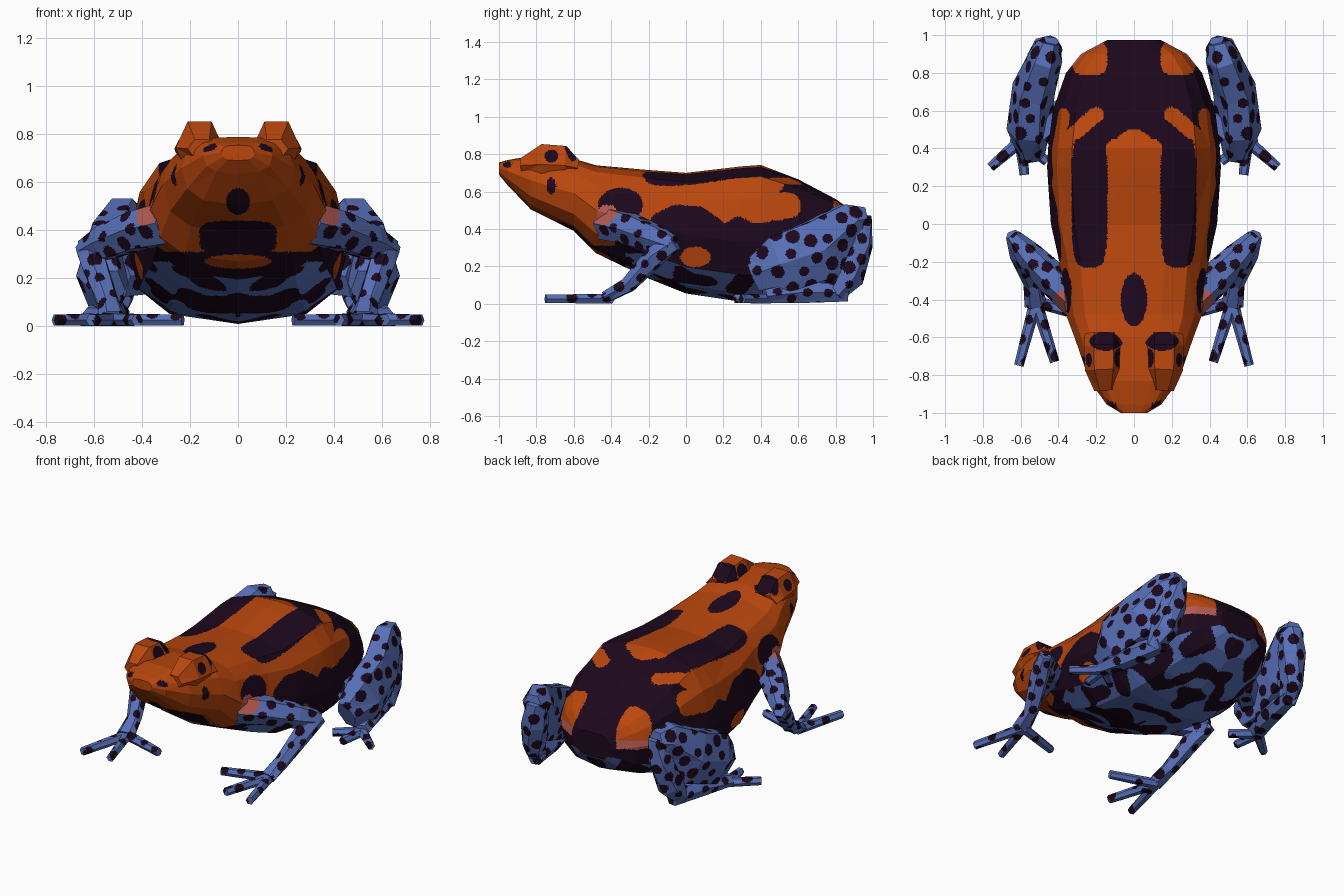
import bpy, bmesh, math, random
from mathutils import Vector, noise

if "Cube" in bpy.data.objects:
    bpy.data.objects.remove(bpy.data.objects["Cube"])

random.seed(4)

# colours
def mat(name, rgb):
    m = bpy.data.materials.new(name)
    m.diffuse_color = (*rgb, 1)
    m.use_nodes = True
    m.node_tree.nodes["Principled BSDF"].inputs["Base Color"].default_value = m.diffuse_color
    return m

MATS = [mat("orange_skin", (0.49, 0.062, 0.004)), mat("dark_purple", (0.012, 0.0025, 0.012)),
        mat("blue_skin", (0.098, 0.162, 0.485)), mat("dusty_pink", (0.46, 0.10, 0.08))]
ORANGE, DARK, BLUE, PINK = range(4)

# helpers
def loft(bm, rings):
    """Join closed rings of points, closing both ends with a fan."""
    vs = [[bm.verts.new(p) for p in r] for r in rings]
    n = len(vs[0])
    for a, b in zip(vs, vs[1:]):
        for i in range(n):
            bm.faces.new((a[i], a[(i + 1) % n], b[(i + 1) % n], b[i]))
    for r in (vs[0], vs[-1]):
        c = bm.verts.new(sum((v.co for v in r), Vector()) / n)
        for i in range(n):
            bm.faces.new((r[i], r[(i + 1) % n], c))

def tube(bm, pts, n=6):
    """Tube through (x, y, z, half width, half height) points."""
    rings = []
    for i, p in enumerate(pts):
        c = Vector(p[:3])
        t = Vector(pts[min(i + 1, len(pts) - 1)][:3]) - Vector(pts[max(i - 1, 0)][:3])
        t.normalize()
        side = t.cross(Vector((0, 0, 1))).normalized()
        up = side.cross(t)
        angles = [2 * math.pi * k / n for k in range(n)]
        rings.append([c + side * p[3] * math.cos(a) + up * p[4] * math.sin(a) for a in angles])
    loft(bm, rings)

def finish(bm, name, size, rule_maker, mirror=False):
    """Dice the flat facets finely, then colour the pieces by rule."""
    bmesh.ops.recalc_face_normals(bm, faces=bm.faces[:])
    bmesh.ops.triangulate(bm, faces=bm.faces[:])
    for _ in range(7):
        long = [e for e in bm.edges if e.calc_length() > size]
        if not long:
            break
        bmesh.ops.subdivide_edges(bm, edges=long, cuts=1)
        bmesh.ops.triangulate(bm, faces=[f for f in bm.faces if len(f.verts) > 3])
    bm.normal_update()
    rule = rule_maker(bm)
    for f in bm.faces:
        f.material_index = rule(f.calc_center_median(), f.normal)
    me = bpy.data.meshes.new(name)
    bm.to_mesh(me)
    bm.free()
    for m in MATS:
        me.materials.append(m)
    ob = bpy.data.objects.new(name, me)
    bpy.context.collection.objects.link(ob)
    if mirror:
        md = ob.modifiers.new("mirror", 'MIRROR')
        md.use_mirror_merge = False
    return ob

def oval(u, v, cu, cv, ru, rv, power=2):
    return abs((u - cu) / ru) ** power + abs((v - cv) / rv) ** power < 1

def near_line(u, v, a, b, r):
    p, a, b = Vector((u, v)), Vector(a), Vector(b)
    t = max(0, min(1, (p - a).dot(b - a) / (b - a).length_squared))
    return (p - a - (b - a) * t).length < r

def interp(table, x):
    for (x0, y0), (x1, y1) in zip(table, table[1:]):
        if x <= x1:
            return y0 + (y1 - y0) * max(0, (x - x0) / (x1 - x0))
    return table[-1][1]

# body and head: y, half width, top, widest height, bottom
RINGS = [(-1.0, .07, .755, .725, .69), (-.955, .145, .768, .71, .635), (-.83, .235, .79, .66, .505),
         (-.6, .315, .775, .59, .39), (-.48, .36, .74, .5, .27), (-.2, .395, .715, .42, .135),
         (0, .44, .70, .37, .055), (.3, .46, .735, .33, .01), (.4, .455, .742, .33, .012),
         (.6, .43, .665, .35, .03), (.8, .36, .56, .35, .09), (.9, .28, .49, .35, .14),
         (.975, .14, .40, .32, .24)]
HALF = [(0, 1), (.4, .97), (.72, .85), (.89, .57), (1, 0), (.9, -.55), (.62, -.87), (0, -1)]
SECTION = HALF + [(-x, z) for x, z in HALF[-2:0:-1]]
FLANK = [(-.5, .25), (-.42, .4), (-.22, .4), (-.17, .48), (-.06, .53), (.08, .52), (.17, .46),
         (.21, .43), (.28, .47), (.36, .43), (.48, .44), (.6, .47), (.7, .6)]

def body_rule(bm):
    def rule(p, n):
        x, y, z = abs(p.x), p.y, p.z
        if n.z < -.3 and z < .27 and y > -.32:                     # mottled belly
            return BLUE if noise.noise(Vector((x, y, z)) * 8) > .06 else DARK
        if x > .25 and oval(y, z, .05, .25, .08, .055):            # flank spot
            return ORANGE
        if x > .25 and oval(y, z, -.42, .48, .055, .05):           # armpit
            return PINK
        if y < -.38:                                               # head and throat
            dark = (z > .6 and oval(x, y, 0, -.4, .07, .14)
                    or z > .7 and oval(x, y, .15, -.63, .085, .055)
                    or n.z < .3 and (z < .31 or oval(x, z, 0, .37, .16, .07, 4)
                                     or oval(x, z, 0, .52, .05, .055))
                    and not oval(x, z, 0, .27, .14, .03)
                    or x > .2 and oval(y, z, -.72, .63, .025, .045)
                    or x > .09 and oval(y, z, -.955, .745, .022, .018)
                    or x > .25 and oval(y, z, -.35, .53, .12, .09))
            return DARK if dark else ORANGE
        if z < interp(FLANK, y) and y < .65:
            return DARK
        if y > .45:                                                # rump
            if z > .33 and oval(x, y, .235, .88, .095, .095, 3):
                return ORANGE if z > .385 else PINK
            light = (oval(x, y, 0, .3, .145, .2) or near_line(x, y, (.2, .58), (.34, .46), .04)
                     or x > .33 and near_line(y, z, (.4, .52), (.54, .52), .075))
            return ORANGE if light else DARK
        dark = (z > .5 and oval(x, y, .235, .13, .095, .36, 4)     # back stripes
                or near_line(x, y, (.17, .47), (.25, .4), .05)
                or z > .6 and oval(x, y, 0, -.4, .07, .14)
                or x > .25 and oval(y, z, -.35, .53, .12, .09))
        return DARK if dark else ORANGE
    return rule

bm = bmesh.new()
loft(bm, [[Vector((fx * w, y, zm + fz * (zt - zm if fz > 0 else zm - zb))) for fx, fz in SECTION]
          for y, w, zt, zm, zb in RINGS])
finish(bm, "body", .018, body_rule)

# raised eyes
def eye_rule(bm):
    def rule(p, n):
        dark = (p.x > .19 and oval(p.y, p.z, -.72, .79, .036, .034)
                or oval(p.x, p.y, .15, -.62, .085, .05) or oval(p.x, p.y, .08, -.71, .025, .05))
        return DARK if dark else ORANGE
    return rule

bm = bmesh.new()
tube(bm, [(.15, -.88, .74, .06, .045), (.16, -.77, .745, .1, .125), (.16, -.65, .74, .105, .12),
          (.16, -.58, .725, .1, .05)])
finish(bm, "eyes", .012, eye_rule, True)

# spotted limbs
def spots(gap):
    def maker(bm):
        centres = []
        faces = bm.faces[:]
        random.shuffle(faces)
        for f in faces:
            c = f.calc_center_median()
            if all((c - q).length > gap for q, r in centres):
                centres.append((c, gap * random.uniform(.29, .48)))
        def rule(p, n):
            if (p - Vector((.36, -.42, .48))).length < .075:
                return PINK
            return DARK if any((p - q).length < r for q, r in centres) else BLUE
        return rule
    return maker

def toes(bm, start, tips):
    for x, y in tips:
        tube(bm, [(*start, .028, .034, .03), (x, y, .026, .025, .026)])

# front legs with hands
bm = bmesh.new()
tube(bm, [(.28, -.42, .43, .1, .1), (.42, -.3, .40, .09, .09), (.55, -.17, .35, .075, .08),
          (.64, -.07, .31, .045, .055)])
tube(bm, [(.64, -.06, .33, .04, .05), (.6, -.16, .26, .06, .06), (.54, -.31, .1, .047, .045),
          (.52, -.43, .035, .06, .035)])
toes(bm, (.52, -.41), [(.61, -.75), (.42, -.73), (.23, -.5)])
finish(bm, "front_legs", .0145, spots(.075), True)

# hind thighs
bm = bmesh.new()
tube(bm, [(.54, .36, .15, .07, .1), (.56, .5, .21, .115, .18), (.53, .72, .29, .115, .19),
          (.465, .89, .445, .09, .12), (.45, .96, .455, .06, .07)])
tube(bm, [(.33, .62, .22, .08, .09), (.5, .48, .21, .08, .1)])
finish(bm, "hind_thighs", .0145, spots(.088), True)

# hind shanks and feet
bm = bmesh.new()
tube(bm, [(.44, .93, .47, .07, .06), (.46, .92, .32, .085, .08), (.5, .87, .14, .07, .085),
          (.52, .8, .045, .055, .045)])
tube(bm, [(.5, .86, .06, .05, .055), (.55, .6, .06, .065, .065), (.6, .42, .04, .06, .042)])
toes(bm, (.6, .44), [(.76, .3), (.58, .26), (.46, .33)])
finish(bm, "hind_feet", .0145, spots(.08), True)
